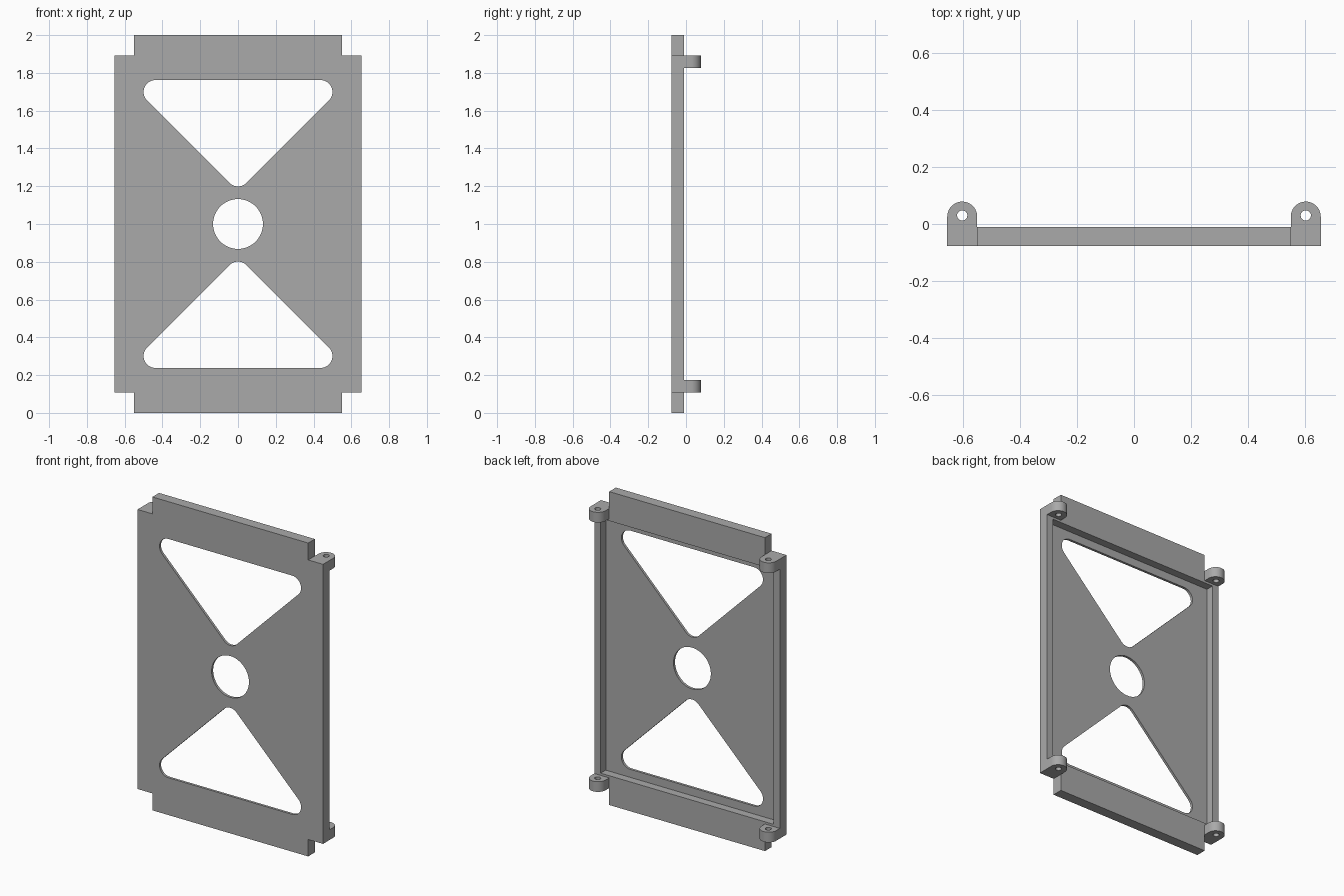
import bpy, bmesh
from math import cos, sin, pi, radians

if "Cube" in bpy.data.objects:
    bpy.data.objects.remove(bpy.data.objects["Cube"], do_unlink=True)

grey = bpy.data.materials.new("plain grey")
grey.use_nodes = True
grey.diffuse_color = (0.4, 0.4, 0.4, 1)
grey.node_tree.nodes["Principled BSDF"].inputs["Base Color"].default_value = (0.4, 0.4, 0.4, 1)


def arc(cx, cy, r, start, end, steps):
    angles = [radians(start + (end - start) * i / steps) for i in range(steps + 1)]
    return [(cx + r * cos(a), cy + r * sin(a)) for a in angles]


def circle(cx, cy, r, steps):
    return arc(cx, cy, r, 0, 360, steps)[:-1]


def sheet(name, loops, thickness):
    """Extrude an outline, with holes, into a solid centred on its own plane."""
    curve = bpy.data.curves.new(name, 'CURVE')
    curve.dimensions = '2D'
    curve.fill_mode = 'BOTH'
    curve.extrude = thickness / 2
    for loop in loops:
        spline = curve.splines.new('POLY')
        spline.points.add(len(loop) - 1)
        for point, (x, y) in zip(spline.points, loop):
            point.co = (x, y, 0, 1)
        spline.use_cyclic_u = True
    temp = bpy.data.objects.new(name + " outline", curve)
    bpy.context.collection.objects.link(temp)
    mesh = bpy.data.meshes.new_from_object(temp.evaluated_get(bpy.context.evaluated_depsgraph_get()))
    bpy.data.objects.remove(temp, do_unlink=True)
    bm = bmesh.new()
    bm.from_mesh(mesh)
    bmesh.ops.remove_doubles(bm, verts=bm.verts, dist=1e-5)
    bmesh.ops.recalc_face_normals(bm, faces=bm.faces)
    bm.to_mesh(mesh)
    bm.free()
    mesh.materials.clear()
    mesh.materials.append(grey)
    obj = bpy.data.objects.new(name, mesh)
    bpy.context.collection.objects.link(obj)
    return obj


def smooth(obj):
    bpy.ops.object.select_all(action='DESELECT')
    obj.select_set(True)
    bpy.context.view_layer.objects.active = obj
    bpy.ops.object.shade_smooth_by_angle(angle=radians(30))


FRONT, BACK, WEB = -0.078, -0.011, 0.016
HALF_W, NOTCH_X, NOTCH_Z = 0.655, 0.55, 0.892     # heights measured from the middle

# Panel outline with notched corners
quarter = [(HALF_W, NOTCH_Z), (NOTCH_X, NOTCH_Z), (NOTCH_X, 1)]
outline = quarter + [(-x, z) for x, z in quarter[::-1]]
outline += [(-x, -z) for x, z in quarter] + [(x, -z) for x, z in quarter[::-1]]

# Rounded triangular windows and the round hole
r = 0.063
upper = (arc(0.437, 0.699, r, -45, 90, 12) + arc(-0.437, 0.699, r, 90, 225, 12)
         + arc(0, 0.262, r, 225, 315, 10))
lower = [(x, -z) for x, z in upper]
panel = sheet("panel", [outline, upper, lower, circle(0, 0, 0.132, 48)], BACK - FRONT)
panel.rotation_euler = (pi / 2, 0, 0)
panel.location = (0, (FRONT + BACK) / 2, 1)

# Shallow recess in the back, leaving a thin web inside a raised frame
bpy.ops.mesh.primitive_cube_add(size=1, location=(0, FRONT + WEB + 0.1, 1))
cutter = bpy.context.object
cutter.name = "recess_cutter"
cutter.scale = (1.22, 0.2, 1.626)
cutter.hide_render = True
cutter.data.materials.append(grey)
cut = panel.modifiers.new("recess", 'BOOLEAN')
cut.operation = 'DIFFERENCE'
cut.solver = 'EXACT'
cut.object = cutter
bpy.ops.object.select_all(action='DESELECT')
panel.select_set(True)
bpy.context.view_layer.objects.active = panel
bpy.ops.object.modifier_apply(modifier=cut.name)
bpy.data.objects.remove(cutter, do_unlink=True)
smooth(panel)

# Rounded hinge lugs at the four corners
lug_r = (HALF_W - NOTCH_X) / 2
lug_h = 0.065
for side, side_name in ((1, "left"), (-1, "right")):
    for end, end_name in ((1, "upper"), (-1, "lower")):
        cx = side * (HALF_W - lug_r)
        shape = [(cx - lug_r, BACK), (cx + lug_r, BACK)] + arc(cx, 0.026, lug_r, 0, 180, 24)
        lug = sheet(f"{end_name}_{side_name}_lug", [shape, circle(cx, 0.03, 0.018, 24)], lug_h)
        lug.location.z = 1 + end * (NOTCH_Z - lug_h / 2)
        smooth(lug)
